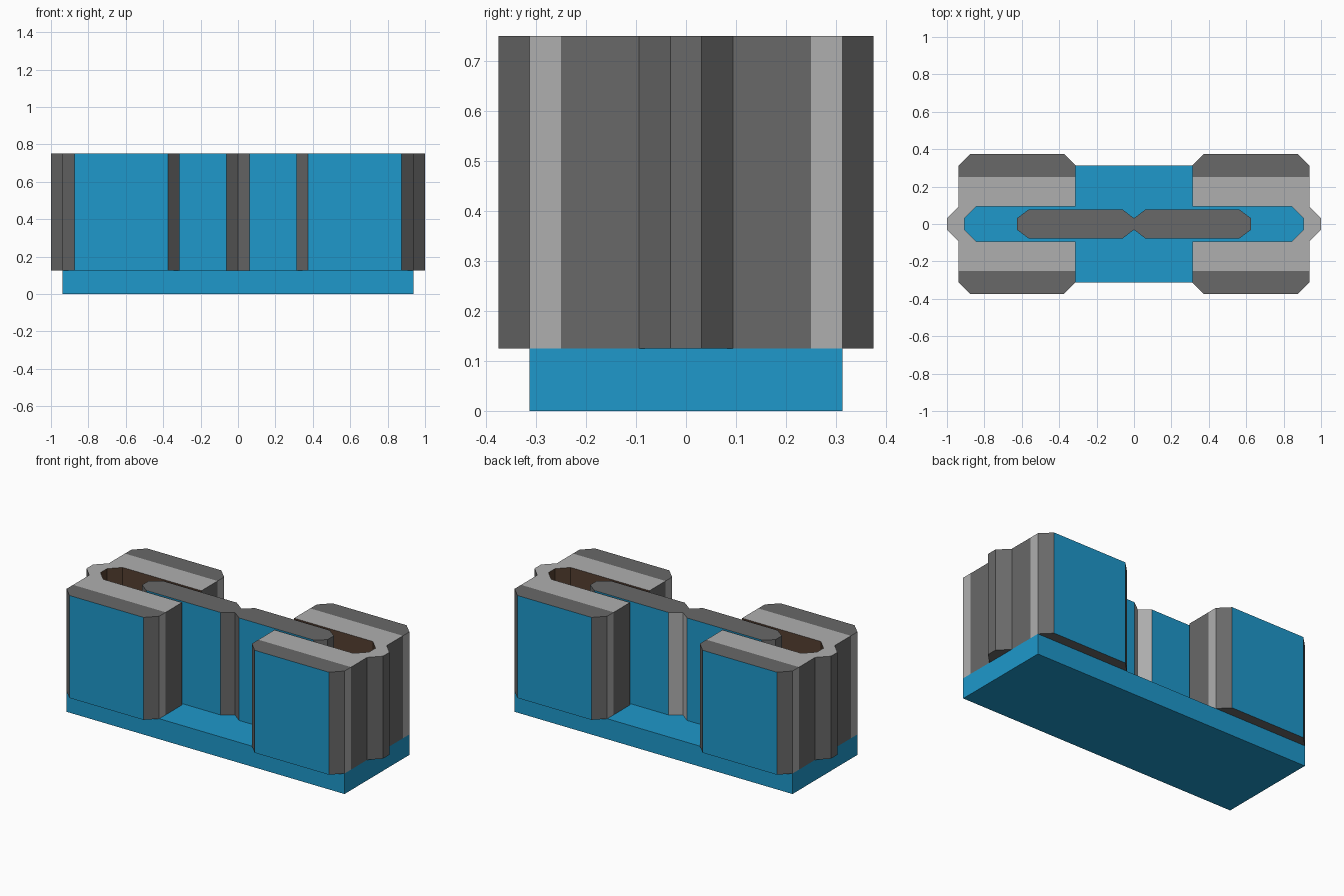
import bpy, bmesh

if "Cube" in bpy.data.objects:
    bpy.data.objects.remove(bpy.data.objects["Cube"])

def material(name, rgb):
    m = bpy.data.materials.new(name)
    m.diffuse_color = (*rgb, 1)
    m.use_nodes = True
    m.node_tree.nodes["Principled BSDF"].inputs["Base Color"].default_value = m.diffuse_color
    return m

MATS = [material("light_grey", (0.43, 0.43, 0.43)),
        material("dark_grey", (0.14, 0.14, 0.14)),
        material("blue", (0.013, 0.314, 0.597)),
        material("brown", (0.09, 0.05, 0.03))]
LIGHT, DARK, BLUE, BROWN = range(4)

def prism(name, outline, z0, z1, paint, cuts=()):
    """Extrude an outline; paint(centre, normal) picks each face's material."""
    bm = bmesh.new()
    bm.faces.new([bm.verts.new((x, y, z0)) for x, y in outline])
    for y in cuts:
        bmesh.ops.bisect_plane(bm, geom=bm.verts[:] + bm.edges[:] + bm.faces[:],
                               plane_co=(0, y, 0), plane_no=(0, 1, 0))
    bottom = bm.faces[:]
    new = bmesh.ops.extrude_face_region(bm, geom=bottom, use_keep_orig=True)["geom"]
    for v in new:
        if isinstance(v, bmesh.types.BMVert):
            v.co.z = z1
    bmesh.ops.recalc_face_normals(bm, faces=bm.faces[:])
    bm.normal_update()
    for f in bm.faces:
        f.material_index = paint(f.calc_center_median(), f.normal)
    mesh = bpy.data.meshes.new(name)
    bm.to_mesh(mesh)
    bm.free()
    for m in MATS:
        mesh.materials.append(m)
    ob = bpy.data.objects.new(name, mesh)
    bpy.context.collection.objects.link(ob)
    return ob

def mirror_y(half):
    return half + [(x, -y) for x, y in reversed(half)]

# Base plate
prism("base", [(-.9375, -.3125), (.9375, -.3125), (.9375, .3125), (-.9375, .3125)],
      0, .125, lambda c, n: BLUE)

# C-shaped side clamps: striped top, blue outer sides, brown slot
def clamp_paint(c, n):
    x, y = abs(c.x), abs(c.y)
    if n.z > .5:
        return DARK if y > .25 else LIGHT
    if n.z < -.5:
        return DARK
    if y > .37:
        return BLUE
    inward = n.x * c.x < -.01 or n.y * c.y < -.01
    if inward and y < .1 and x > .33 and x < .92:
        return BROWN
    if .25 < y < .3125 and abs(n.x) > .9:
        return LIGHT
    return DARK

half = [(.906, .031), (.844, .094), (.3125, .094), (.3125, .3125), (.375, .375),
        (.875, .375), (.9375, .3125), (.9375, .094), (1, .031)]
for side, s in (("left", -1), ("right", 1)):
    prism(side + "_clamp", [(s * x, y) for x, y in mirror_y(half)],
          .125, .75, clamp_paint, cuts=(.25, -.25))

# Central bar with a pinched waist
def bar_paint(c, n):
    if abs(n.y) > .95:
        return BLUE
    if abs(c.x) < .1 and n.y > .3:
        return LIGHT
    return DARK

bar = [(-.625, .031), (-.563, .078), (-.0625, .078), (0, .031),
       (.0625, .078), (.563, .078), (.625, .031)]
prism("centre_bar", mirror_y(bar), .125, .75, bar_paint)
